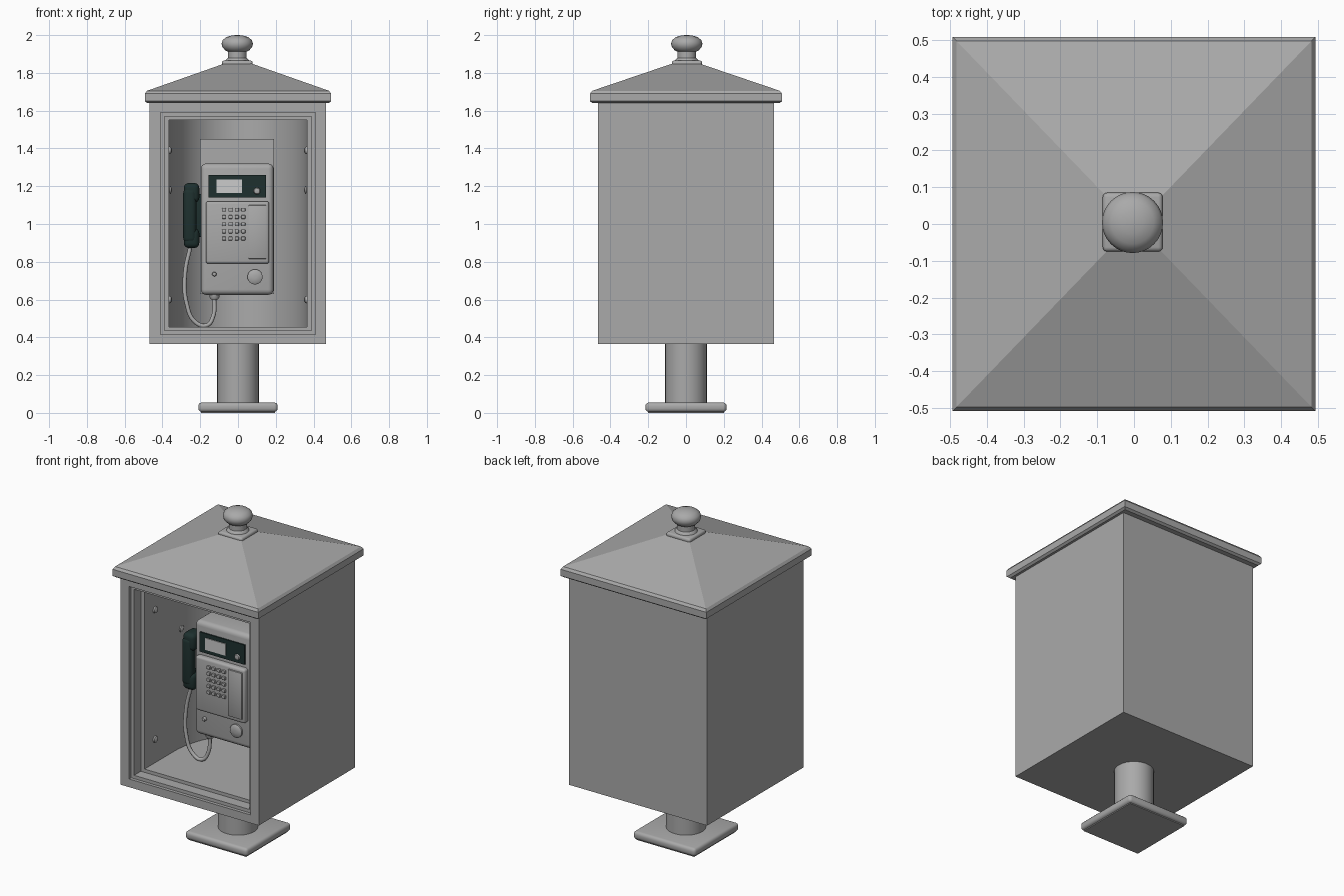
import bpy, bmesh, math
from mathutils import Vector

if "Cube" in bpy.data.objects:
    bpy.data.objects.remove(bpy.data.objects["Cube"], do_unlink=True)


def material(name, rgb):
    m = bpy.data.materials.new(name)
    m.use_nodes = True
    m.diffuse_color = (*rgb, 1)
    m.node_tree.nodes["Principled BSDF"].inputs["Base Color"].default_value = (*rgb, 1)
    return m


GREY = material("painted grey", (0.4, 0.4, 0.4))
DARK = material("dark green plastic", (0.013, 0.03, 0.028))
PALE = material("pale display", (0.6, 0.6, 0.6))


def finish(name, bm, mat, bevel=0, segments=3, angle=35):
    bmesh.ops.recalc_face_normals(bm, faces=bm.faces)
    mesh = bpy.data.meshes.new(name)
    bm.to_mesh(mesh)
    bm.free()
    ob = bpy.data.objects.new(name, mesh)
    bpy.context.collection.objects.link(ob)
    mesh.materials.append(mat)
    if bevel:
        mod = ob.modifiers.new("Rounded edges", "BEVEL")
        mod.width, mod.segments = bevel, segments
    bpy.ops.object.select_all(action="DESELECT")
    bpy.context.view_layer.objects.active = ob
    ob.select_set(True)
    if bevel:
        bpy.ops.object.modifier_apply(modifier="Rounded edges")
    bpy.ops.object.shade_smooth_by_angle(angle=math.radians(angle))
    return ob


def box(name, x, y, z, mat=GREY, bevel=0, segments=3):
    """Box from (min, max) ranges."""
    bm = bmesh.new()
    bmesh.ops.create_cube(bm, size=1)
    for v in bm.verts:
        v.co = Vector([(r[0] + r[1]) / 2 + c * (r[1] - r[0]) for c, r in zip(v.co, (x, y, z))])
    return finish(name, bm, mat, bevel, segments)


def prism(name, outline, z0, z1, mat=GREY):
    """Outline in x and y raised from z0 to z1."""
    bm = bmesh.new()
    face = bm.faces.new([bm.verts.new((x, y, z0)) for x, y in outline])
    new = bmesh.ops.extrude_face_region(bm, geom=[face])["geom"]
    bmesh.ops.translate(bm, verts=[v for v in new if isinstance(v, bmesh.types.BMVert)],
                        vec=(0, 0, z1 - z0))
    return finish(name, bm, mat)


def lathe(name, profile, place, mat=GREY, sides=32, axis="Z"):
    """Stack of rings (radius, height), turned about z or pointing to the front."""
    bm = bmesh.new()
    rings = []
    for r, h in profile:
        ring = []
        for i in range(sides):
            a = math.tau * i / sides
            p = (r * math.cos(a), r * math.sin(a), h)
            if axis == "Y":
                p = (p[0], -p[2], p[1])
            elif axis == "X":
                p = (p[2], p[0], p[1])
            ring.append(bm.verts.new(Vector(p) + Vector(place)))
        rings.append(ring)
    for a, b in zip(rings, rings[1:]):
        for i in range(sides):
            j = (i + 1) % sides
            bm.faces.new((a[i], a[j], b[j], b[i]))
    bm.faces.new(rings[0])
    bm.faces.new(rings[-1])
    return finish(name, bm, mat)


def tube(name, points, radius, mat):
    curve = bpy.data.curves.new(name, "CURVE")
    curve.dimensions = "3D"
    curve.bevel_depth, curve.bevel_resolution, curve.resolution_u = radius, 3, 8
    curve.use_fill_caps = True
    s = curve.splines.new("BEZIER")
    s.bezier_points.add(len(points) - 1)
    for bp, p in zip(s.bezier_points, points):
        bp.co = p
        bp.handle_left_type = bp.handle_right_type = "AUTO"
    ob = bpy.data.objects.new(name, curve)
    bpy.context.collection.objects.link(ob)
    curve.materials.append(mat)
    return ob


def cut(ob, cutter):
    mod = ob.modifiers.new("Cut", "BOOLEAN")
    mod.operation, mod.object, mod.solver = "DIFFERENCE", cutter, "EXACT"
    bpy.context.view_layer.objects.active = ob
    bpy.ops.object.modifier_apply(modifier="Cut")
    bpy.data.objects.remove(cutter, do_unlink=True)


# Pedestal
box("base_plate", (-.21, .21), (-.215, .215), (.005, .055), bevel=.018)
box("base_foot", (-.195, .195), (-.2, .2), (0, .02))
lathe("pedestal_column", [(.11, .04), (.11, .38)], (0, 0, 0), sides=40)

# Cabinet with a stepped opening and a curved niche
cabinet = box("cabinet", (-.468, .466), (-.465, .465), (.365, 1.65))
cut(cabinet, box("rim_cutter", (-.41, .41), (-.6, -.445), (.415, 1.59)))
cut(cabinet, box("step_cutter", (-.39, .39), (-.6, -.38), (.435, 1.57)))
arc = [(.365 * math.cos(math.pi * i / 32), -.1 + .45 * math.sin(math.pi * i / 32)) for i in range(33)]
cut(cabinet, prism("niche_cutter", [(-.365, -.6), (.365, -.6)] + arc, .455, 1.55))
bpy.ops.object.select_all(action="DESELECT")
cabinet.select_set(True)
bpy.ops.object.shade_smooth_by_angle(angle=math.radians(25))

# Rivets on the niche walls
for side in (-1, 1):
    for y, z in ((-.28, 1.39), (-.28, .6), (-.03, 1.18)):
        lathe("wall_rivet", [(.02, 0), (.018, .008 * -side), (.008, .014 * -side)],
              (side * .364, y, z), sides=16, axis="X")

# Hipped roof: square rings from the eaves to the crown
bm = bmesh.new()
rings = []
for hx, hy, z in ((.48, .495, 1.64), (.493, .508, 1.65), (.493, .508, 1.69),
                  (.482, .497, 1.705), (.07, .07, 1.85)):
    rings.append([bm.verts.new((sx * hx, sy * hy, z))
                  for sx, sy in ((-1, -1), (1, -1), (1, 1), (-1, 1))])
for a, b in zip(rings, rings[1:]):
    for i in range(4):
        bm.faces.new((a[i], a[(i + 1) % 4], b[(i + 1) % 4], b[i]))
bm.faces.new(rings[0])
bm.faces.new(rings[-1])
finish("roof", bm, GREY, angle=15)

# Finial
box("finial_plinth", (-.085, .078), (-.075, .085), (1.835, 1.865), bevel=.012)
lathe("finial", [(.066, 1.85), (.062, 1.868), (.05, 1.88), (.05, 1.912), (.062, 1.918),
                 (.078, 1.935), (.083, 1.955), (.077, 1.974), (.058, 1.989), (.03, 1.998),
                 (.006, 2.0)], (-.004, .004, 0))

# Telephone body
box("back_bracket", (-.2, .19), (.08, .34), (.63, 1.45))
box("phone_body", (-.197, .188), (-.14, .1), (.625, 1.32), bevel=.028, segments=4)
box("screen_panel", (-.155, .148), (-.148, -.139), (1.14, 1.26), DARK)
box("display", (-.115, .022), (-.153, -.146), (1.163, 1.235), PALE)
box("keypad_panel", (-.17, .165), (-.172, -.12), (.79, 1.12), bevel=.014)
box("instruction_plate", (.055, .152), (-.181, -.165), (.815, 1.1), bevel=.006, segments=2)
for row in range(5):
    for col in range(4):
        x, z = -.074 + col * .034, 1.075 - row * .038
        box("key", (x - .011, x + .011), (-.184, -.168), (z - .01, z + .01), bevel=.004, segments=2)

# Knobs, coin return and cord socket
knob = [(1, 0), (1, .012), (.8, .018), (.2, .02)]
for name, r, x, z in (("volume_knob", .018, .1, 1.175), ("coin_return", .04, .09, .72),
                      ("lock", .012, -.125, .735)):
    lathe(name, [(a * r, h) for a, h in knob], (x, -.138, z), sides=24, axis="Y")
lathe("cord_socket", [(.018, .6), (.026, .612), (.026, .635)], (-.125, -.09, 0), sides=20)

# Handset on its cradle
box("handset_cradle", (-.235, -.19), (-.05, .04), (.93, 1.16), DARK, bevel=.01)
box("handset_grip", (-.29, -.22), (-.14, -.075), (.9, 1.19), DARK, bevel=.026, segments=4)
for name, z in (("handset_earpiece", 1.165), ("handset_mouthpiece", .925)):
    box(name, (-.287, -.205), (-.135, -.03), (z - .052, z + .052), DARK, bevel=.026, segments=4)

# Cord
tube("handset_cord", [(-.25, -.09, .89), (-.28, -.1, .74), (-.272, -.11, .58), (-.225, -.11, .48),
                      (-.165, -.11, .464), (-.132, -.1, .51), (-.125, -.09, .61)], .011, GREY)
